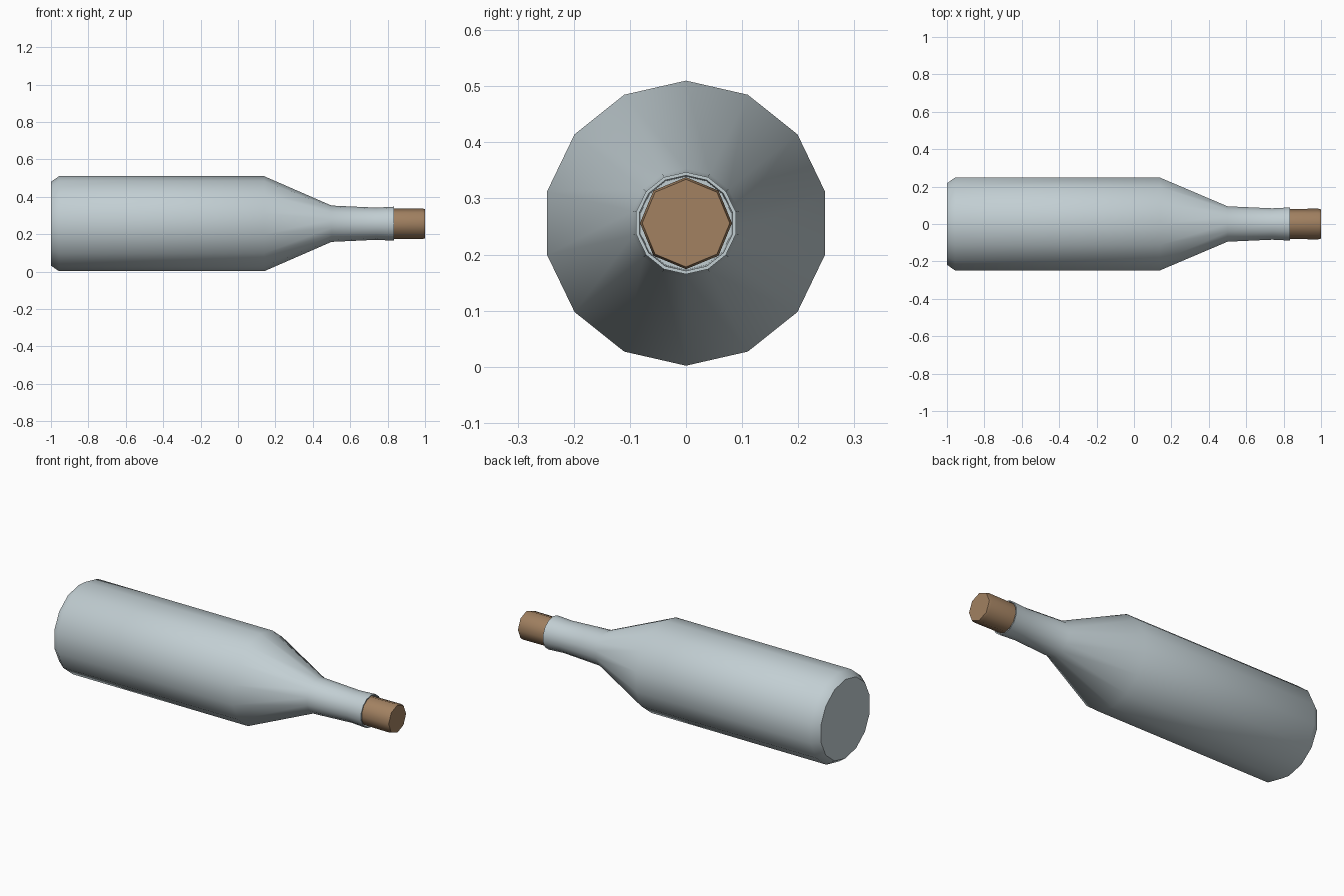
import bpy, bmesh
from math import sin, cos, radians, pi

AXIS_Z = 0.256  # height of the bottle's centre line

cube = bpy.data.objects.get("Cube")
if cube:
    bpy.data.objects.remove(cube, do_unlink=True)


def material(name, rgb):
    m = bpy.data.materials.new(name)
    m.use_nodes = True
    m.diffuse_color = (*rgb, 1)
    m.node_tree.nodes["Principled BSDF"].inputs["Base Color"].default_value = (*rgb, 1)
    return m


def lathe(name, profile, sides, mat, smooth):
    """Turn (x, radius) points around the lengthwise axis and cap both ends."""
    bm = bmesh.new()
    rings = []
    for x, r in profile:
        angles = [2 * pi * i / sides for i in range(sides)]
        rings.append([bm.verts.new((x, r * sin(a), r * cos(a))) for a in angles])
    for a, b in zip(rings, rings[1:]):
        for i in range(sides):
            j = (i + 1) % sides
            bm.faces.new((a[i], a[j], b[j], b[i]))
    bm.faces.new(rings[0])
    bm.faces.new(rings[-1])
    bmesh.ops.recalc_face_normals(bm, faces=bm.faces)
    mesh = bpy.data.meshes.new(name)
    bm.to_mesh(mesh)
    bm.free()
    mesh.materials.append(mat)
    obj = bpy.data.objects.new(name, mesh)
    obj.location.z = AXIS_Z
    bpy.context.collection.objects.link(obj)
    bpy.ops.object.select_all(action="DESELECT")
    obj.select_set(True)
    bpy.context.view_layer.objects.active = obj
    bpy.ops.object.shade_smooth_by_angle(angle=radians(smooth))
    return obj


glass = material("pale grey glass", (0.54, 0.62, 0.65))
cork = material("brown cork", (0.36, 0.22, 0.12))

# Bottle: chamfered base, body, shoulder, neck, lip, then the mouth's inner wall
lathe("bottle", [(-1, 0.224), (-0.957, 0.254), (0.14, 0.254), (0.5, 0.097),
                 (0.74, 0.086), (0.835, 0.091), (0.835, 0.085), (0.73, 0.083)],
      14, glass, 48)

# Cork stopper with a slightly bevelled end
lathe("cork_stopper", [(0.735, 0.08), (0.985, 0.082), (1, 0.078)], 8, cork, 50)
